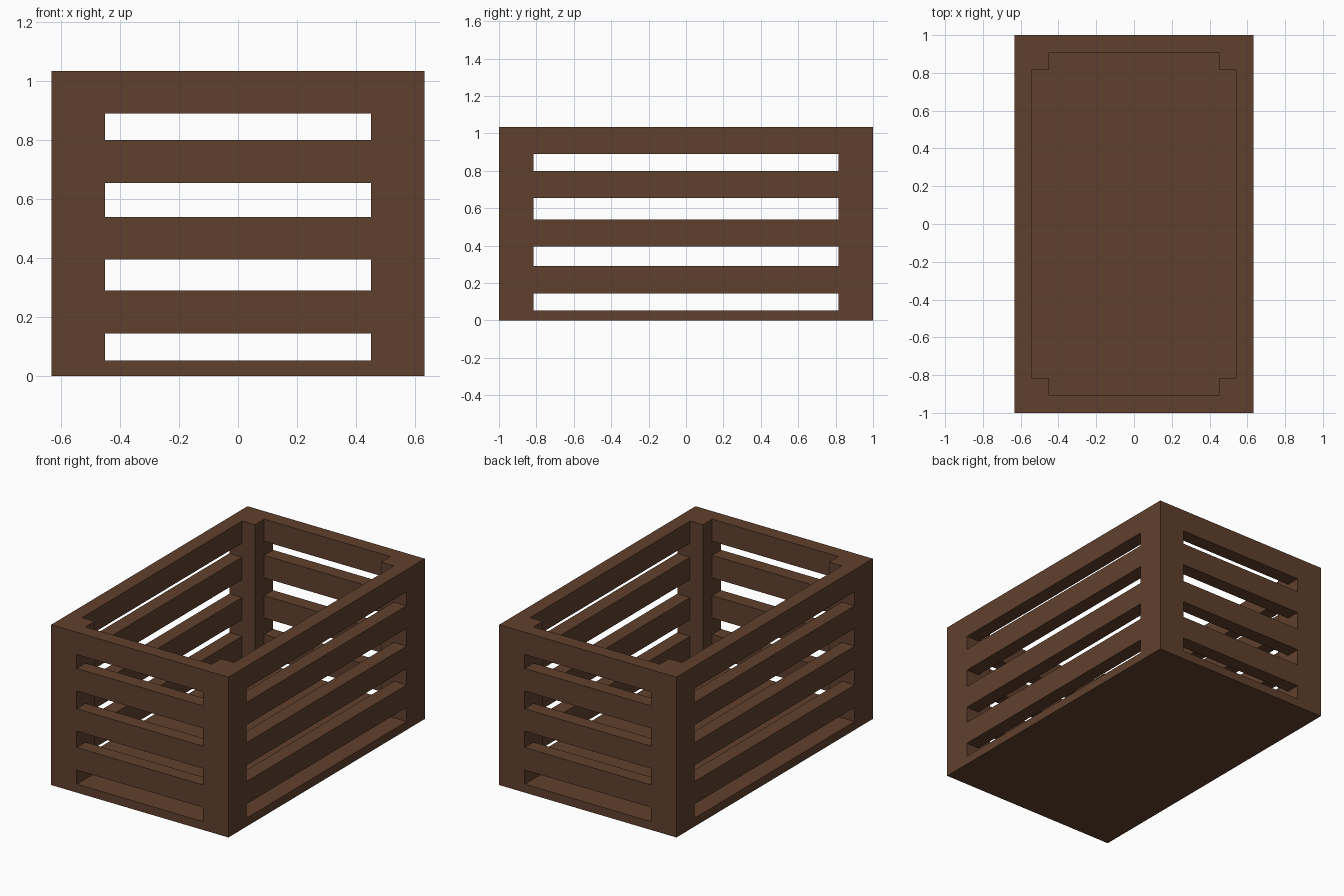
import bpy

default = bpy.data.objects.get("Cube")
if default:
    bpy.data.objects.remove(default, do_unlink=True)

HALF_X, HALF_Y, HEIGHT = 0.632, 1.0, 1.033
POST_X, POST_Y = 0.45, 0.815      # inner edges of the corner posts
BOARD = 0.091                     # slat thickness
FLOOR = 0.054
SLATS = {"lower": (0.145, 0.29), "middle": (0.396, 0.54),
         "upper": (0.655, 0.80), "rim": (0.89, HEIGHT)}

wood = bpy.data.materials.new("brown wood")
wood.use_nodes = True
colour = (0.117, 0.051, 0.026, 1)
wood.diffuse_color = colour
wood.node_tree.nodes["Principled BSDF"].inputs["Base Color"].default_value = colour


def box(name, low, high):
    """Box between two opposite corners."""
    bpy.ops.mesh.primitive_cube_add(size=1)
    obj = bpy.context.object
    obj.name = obj.data.name = name
    for v in obj.data.vertices:
        v.co = [h if c > 0 else l for c, l, h in zip(v.co, low, high)]
    obj.data.materials.append(wood)
    return obj


# Solid bottom
box("floor", (-HALF_X, -HALF_Y, 0), (HALF_X, HALF_Y, FLOOR))

# Corner posts
for x_name, sx in (("right", -1), ("left", 1)):
    for y_name, sy in (("front", -1), ("back", 1)):
        xs = sorted((sx * POST_X, sx * HALF_X))
        ys = sorted((sy * POST_Y, sy * HALF_Y))
        box(f"{y_name}_{x_name}_post", (xs[0], ys[0], FLOOR), (xs[1], ys[1], HEIGHT))

# Slats on all four walls, flush with the outside of the posts
for level, (bottom, top) in SLATS.items():
    for name, s in (("right", -1), ("left", 1)):
        xs = sorted((s * (HALF_X - BOARD), s * HALF_X))
        box(f"{name}_{level}_slat", (xs[0], -POST_Y, bottom), (xs[1], POST_Y, top))
    for name, s in (("front", -1), ("back", 1)):
        ys = sorted((s * (HALF_Y - BOARD), s * HALF_Y))
        box(f"{name}_{level}_slat", (-POST_X, ys[0], bottom), (POST_X, ys[1], top))
